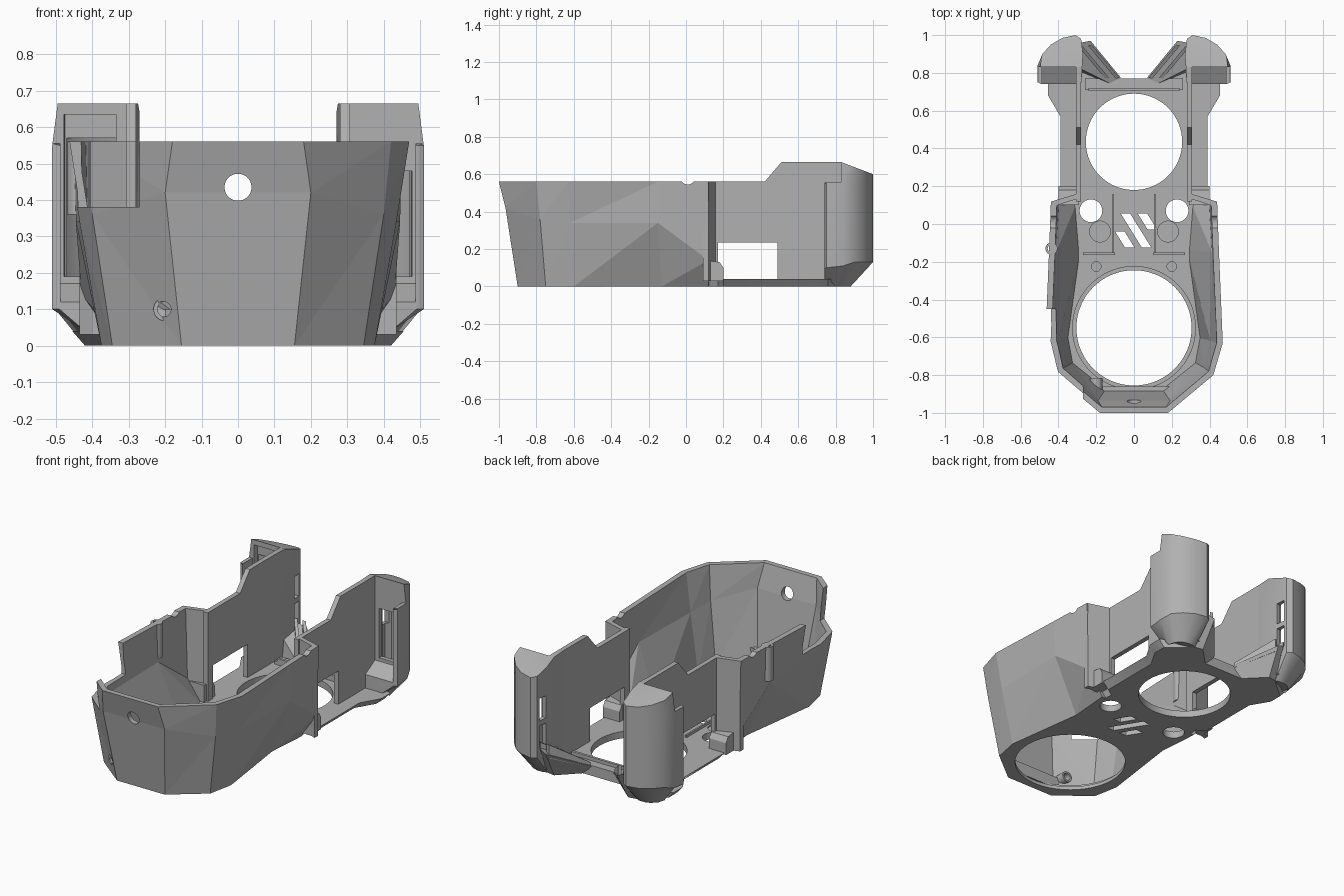
import bpy, bmesh, math
from mathutils import Vector, Matrix

cube = bpy.data.objects.get("Cube")
if cube:
    bpy.data.objects.remove(cube, do_unlink=True)

grey = bpy.data.materials.new("mid grey plastic")
grey.use_nodes = True
grey.diffuse_color = (0.44, 0.44, 0.44, 1)
grey.node_tree.nodes["Principled BSDF"].inputs["Base Color"].default_value = grey.diffuse_color


def finish(name, bm):
    bmesh.ops.recalc_face_normals(bm, faces=bm.faces)
    mesh = bpy.data.meshes.new(name)
    bm.to_mesh(mesh)
    bm.free()
    ob = bpy.data.objects.new(name, mesh)
    bpy.context.collection.objects.link(ob)
    mesh.materials.append(grey)
    return ob


def loft(name, rings, split=None):
    """Skin closed rings of equal length and cap both ends."""
    bm = bmesh.new()
    vs = [[bm.verts.new(p) for p in r] for r in rings]
    n = len(rings[0])
    for i in range(len(rings) - 1):
        for j in range(n):
            k = (j + 1) % n
            a, b, c, d = vs[i][j], vs[i + 1][j], vs[i + 1][k], vs[i][k]
            if split is None:
                bm.faces.new((a, b, c, d))
            elif split(i):
                bm.faces.new((a, b, d))
                bm.faces.new((b, c, d))
            else:
                bm.faces.new((a, b, c))
                bm.faces.new((a, c, d))
    bm.faces.new(vs[0])
    bm.faces.new(vs[-1])
    return finish(name, bm)


def prism(name, pts, z0, z1):
    return loft(name, [[(x, y, z) for x, y in pts] for z in (z0, z1)])


def side_prism(name, pts, x0, x1):
    return loft(name, [[(x, y, z) for y, z in pts] for x in (x0, x1)])


def box(name, x0, x1, y0, y1, z0, z1):
    return prism(name, [(x0, y0), (x1, y0), (x1, y1), (x0, y1)], z0, z1)


def cyl(name, at, r, length, axis="Z", seg=48):
    bm = bmesh.new()
    turn = {"Z": Matrix(), "X": Matrix.Rotation(math.pi / 2, 4, "Y"),
            "Y": Matrix.Rotation(math.pi / 2, 4, "X")}[axis]
    bmesh.ops.create_cone(bm, cap_ends=True, segments=seg, radius1=r, radius2=r,
                          depth=length, matrix=Matrix.Translation(at) @ turn)
    return finish(name, bm)


def cut(ob, *cutters):
    for c in cutters:
        c.hide_render = True
        m = ob.modifiers.new("cut", "BOOLEAN")
        m.operation, m.solver, m.object = "DIFFERENCE", "EXACT", c
    bpy.context.view_layer.update()
    dg = bpy.context.evaluated_depsgraph_get()
    mesh = bpy.data.meshes.new_from_object(ob.evaluated_get(dg))
    ob.modifiers.clear()
    ob.data = mesh
    for c in cutters:
        bpy.data.objects.remove(c, do_unlink=True)


def smooth(ob, angle=25):
    bpy.ops.object.select_all(action="DESELECT")
    ob.select_set(True)
    bpy.context.view_layer.objects.active = ob
    bpy.ops.object.shade_smooth_by_angle(angle=math.radians(angle))


def offset(path, t):
    """Shift an open xy path to its left by t."""
    out = []
    for i, p in enumerate(path):
        a, b = path[max(i - 1, 0)], path[min(i + 1, len(path) - 1)]
        d = (Vector(b) - Vector(a)).normalized()
        out.append((p[0] - d.y * t, p[1] + d.x * t))
    return out


SIDES = (("left", 1), ("right", -1))

# Floor plate, chamfered underneath at the rear, with openings, screw holes and vents
half = [(.155, -.9), (.345, -.75), (.375, -.6), (.31, -.12), (.34, .17), (.39, .2),
        (.39, .57), (.455, .68), (.455, .76), (.3, .86), (.22, .86), (.13, .77)]
plan = half + [(-x, y) for x, y in reversed(half)]
floor = loft("floor", [[(x - math.copysign(.035, x) * (y > .15 and abs(x) > .32), y, 0) for x, y in plan],
                       [(x, y, .04) for x, y in plan]])
holes = [cyl("c", (0, -.55, 0), .305, 1, seg=80), cyl("c", (0, -.55, .07), .325, .1, seg=80),
         cyl("c", (0, .435, 0), .255, 1, seg=80)]
for _, s in SIDES:
    holes += [cyl("c", (s * .228, .07, 0), .06, 1), cyl("c", (s * .18, -.04, .08), .055, .1),
              cyl("c", (s * .2, -.225, .08), .025, .1)]
for x, y, h in ((-.1, -.125, .085), (-.07, -.125, .18), (.02, -.03, .085)):
    k = h * .62
    holes.append(prism("c", [(x + k, y), (x + k + .05, y), (x + .05, y + h), (x, y + h)], -.1, .2))
cut(floor, *holes)
smooth(floor)

# Front tub: (x, y, z) columns from rear to front at base, crease and rim
columns = [((.33, .12, 0), (.43, .12, .14), (.44, .12, .56)),
           ((.31, -.13, 0), (.445, -.15, .34), (.45, -.15, .56)),
           ((.375, -.6, 0), (.435, -.62, .34), (.47, -.63, .56)),
           ((.345, -.75, 0), (.4, -.78, .36), (.42, -.8, .56)),
           ((.155, -.9, 0), (.2, -.965, .42), (.18, -1, .56))]
cols = [[(-x, y, z) for x, y, z in c] for c in columns] + columns[::-1]
inner = [offset([c[k][:2] for c in cols], .032) for k in range(3)]
rings = [list(c) + [(*inner[k][i], c[k][2]) for k in (2, 1, 0)] for i, c in enumerate(cols)]
n = len(columns)
tub = loft("front_tub", rings, lambda i: i < n)
cut(tub, cyl("c", (0, -1, .435), .037, .4, "Y"),
    cyl("c", (-.205, -.9, .1), .021, .3, "Y"),
    cyl("c", (0, .01, .585), .04, 2, "X"),
    prism("c", [(-.27, -1.1), (-.6, -1.1), (-.6, -.45), (-.3, -.45), (-.27, -.8)], .38, .8))

# Step inside the front of the tub, with the small screw tube
prism("front_step", [(-.2, -.86), (.2, -.86), (.15, -.9), (-.15, -.9)], .03, .1)
tube = cyl("screw_tube", (-.2, -.845, .1), .032, .06, "Y")
cut(tube, cyl("c", (-.2, -.845, .1), .021, .3, "Y"))
smooth(tube)

# Vertical cable tube on the right tub wall
cable = cyl("cable_tube", (-.437, -.13, .46), .032, .2)
cut(cable, cyl("c", (-.437, -.13, .5), .02, .3))
smooth(cable)

for side, s in SIDES:
    # Return flange closing the rear end of the tub
    prism(side + "_flange", [(s * .435, .09), (s * .435, .12), (s * .3, .16), (s * .28, .14)], .03, .56)
    foot = [(.1, .03), (.2, .03), (.2, .1), (.18, .13), (.1, .14)]
    side_prism(side + "_flange_foot", foot, s * .29, s * .4)
    box(side + "_floor_rib", s * .1, s * .27, -.165, -.15, .03, .07)
    box(side + "_cross_rib", s * .105, s * .115, -.15, .16, .03, .055)

    # Thin rear side wall with its rectangular window
    wall = side_prism(side + "_rear_wall", [(.12, .03), (.12, .56), (.42, .56), (.51, .665),
                                          (.83, .665), (.9, .635), (.9, .03)], s * .28, s * .308)
    cut(wall, box("c", -1, 1, .17, .49, .04, .235))

    # Corner tower: tapered foot, upright shell and a top sloping to the rear
    flare = [(.49, .74), (.51, .75), (.51, .84), (.485, .9), (.44, .95), (.38, .985),
             (.31, 1), (.28, .98), (.27, .9), (.28, .74)]
    base = [(.42, .74), (.42, .76), (.42, .8), (.41, .84), (.38, .87), (.35, .88),
            (.31, .88), (.29, .87), (.27, .85), (.28, .74)]
    foot_z = [.04, .04] + [0] * 7 + [.04]
    flare_z = [.1, .1, .11] + [.13] * 6 + [.1]
    rim = [(min(x, .495), y) for x, y in flare]
    levels = [[(s * x, y, z) for (x, y), z in zip(o, zs)] for o, zs in
              ((base, foot_z), (flare, flare_z), (flare, [.55] * 10), (rim, [.665] * 10))]
    tower = loft(side + "_corner_tower", levels)
    inside = [(.325, .855), (.475, .855), (.42, .92), (.32, .965), (.295, .94), (.3, .86)]
    mouth = [(.335, .8), (.48, .8), (.475, .86), (.335, .86)]
    bay = [(.7, .12), (.74, .12), (.83, .17), (.83, .9), (.7, .9)]
    cutters = [side_prism("c", [(.83, .665), (1.1, .562), (1.1, .9), (.83, .9)], -1, 1),
               side_prism("c", bay, s * .308, s * .488),
               box("c", s * .308, s * .6, .7, .83, .555, .9),
               prism("c", [(s * x, y) for x, y in inside], .13, .57),
               prism("c", [(s * x, y) for x, y in mouth], .19, .48 if s > 0 else .635)]
    for z in (.18, .34):
        cutters.append(prism("c", [(s * x, y) for x, y in
                                   [(.2, .915), (.31, .905), (.31, .955), (.2, .975)]], z, z + .13))
    cut(tower, *cutters)
    smooth(tower, 32)

    # Slanted air nozzle aimed at the rear opening
    plan = [(.07, .775), (.13, .745), (.28, .82), (.28, .96), (.23, .97)]
    low = [(.12, .76), (.16, .75), (.28, .8), (.3, .87), (.24, .88)]
    loft(side + "_nozzle", [[(s * x, y, 0) for x, y in low],
                            [(s * x, y, z) for (x, y), z in zip(plan, (.06, .06, .14, .18, .16))]])
    for t in (0, .055):
        loft(side + "_nozzle_rib", [[(s * (x + t), y, z) for x, y, z in
             ((a, b, c), (a + .018, b - .006, c), (a + .018, b - .006, h), (a, b, h))]
             for a, b, c, h in ((.078, .775, .05, .08), (.225, .95, .13, .21))])

# Lip along the back edge of the floor
box("rear_lip", -.26, .26, .71, .77, .03, .06)
box("rear_lip_rail", -.24, .24, .705, .72, .05, .08)
